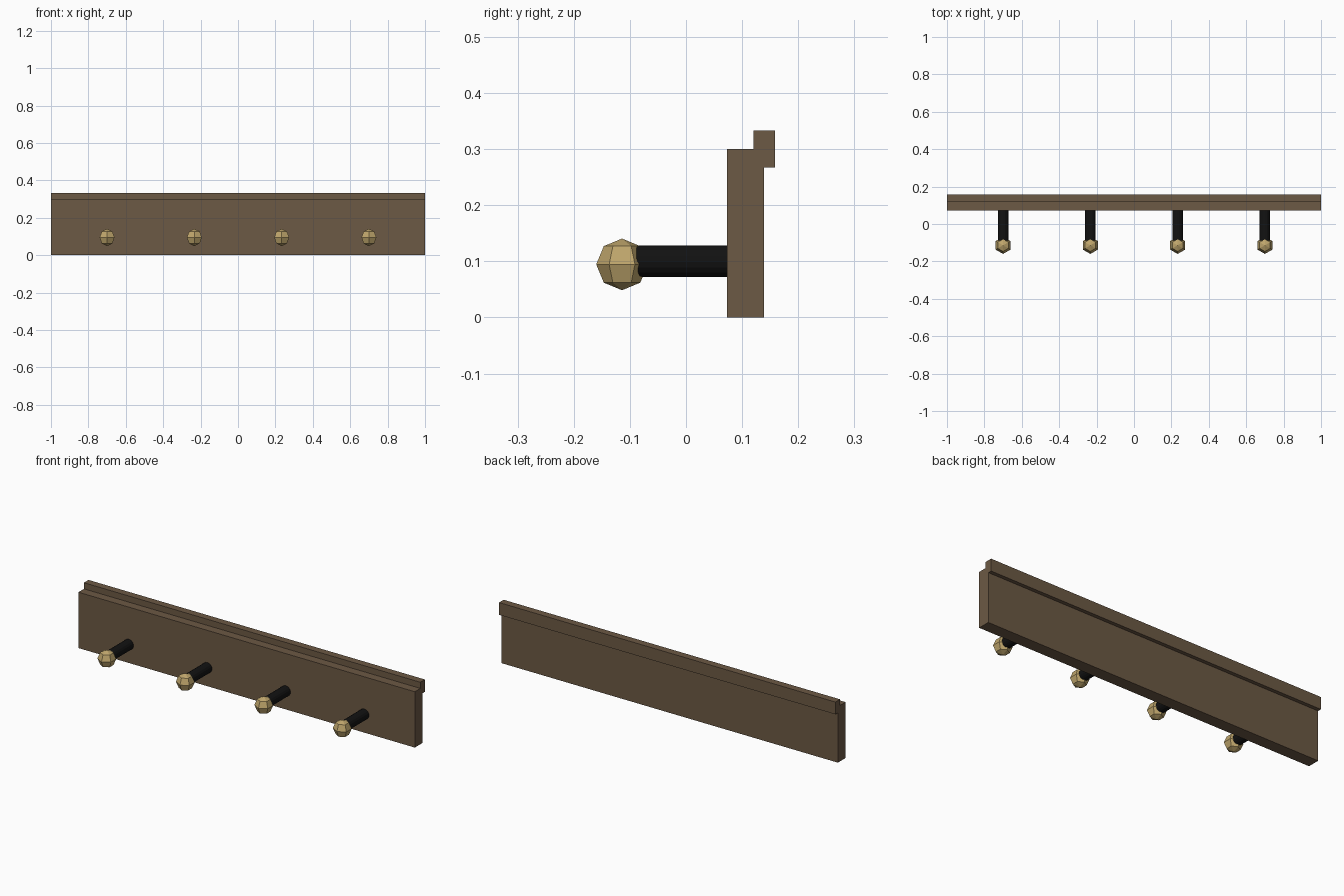
import bpy
import bmesh
from math import radians
from mathutils import Matrix, Vector

if "Cube" in bpy.data.objects:
    bpy.data.objects.remove(bpy.data.objects["Cube"])


def make_material(name, colour):
    mat = bpy.data.materials.new(name)
    mat.use_nodes = True
    mat.diffuse_color = colour
    mat.node_tree.nodes["Principled BSDF"].inputs["Base Color"].default_value = colour
    return mat


wood = make_material("brown wood", (0.15, 0.1, 0.058, 1))
black = make_material("black metal", (0.006, 0.006, 0.006, 1))
brass = make_material("brass", (0.52, 0.38, 0.15, 1))


def add_object(name, bm, mat):
    mesh = bpy.data.meshes.new(name)
    bm.to_mesh(mesh)
    bm.free()
    mesh.materials.append(mat)
    obj = bpy.data.objects.new(name, mesh)
    bpy.context.collection.objects.link(obj)
    return obj


def add_plank(name, y0, y1, z0, z1):
    bm = bmesh.new()
    centre = Vector((0, (y0 + y1) / 2, (z0 + z1) / 2))
    size = Matrix.Diagonal((2, y1 - y0, z1 - z0, 1))
    bmesh.ops.create_cube(bm, size=1, matrix=Matrix.Translation(centre) @ size)
    return add_object(name, bm, wood)


def add_rod(name, x, y0, y1, z, radius):
    bm = bmesh.new()
    place = Matrix.Translation((x, (y0 + y1) / 2, z)) @ Matrix.Rotation(radians(90), 4, "X")
    bmesh.ops.create_cone(bm, cap_ends=True, segments=16, radius1=radius,
                          radius2=radius, depth=y1 - y0, matrix=place)
    return add_object(name, bm, black)


def add_knob(name, x, y, z, radius):
    bm = bmesh.new()
    bmesh.ops.create_uvsphere(bm, u_segments=6, v_segments=4, radius=radius,
                              matrix=Matrix.Translation((x, y, z)))
    return add_object(name, bm, brass)


# Wall board and the rail along its upper back edge
add_plank("back_board", 0.073, 0.139, 0, 0.3)
add_plank("top_rail", 0.12, 0.159, 0.267, 0.333)

# Four evenly spaced pegs, each with a faceted knob
for i in range(4):
    x = -0.7 + i * 1.4 / 3
    add_rod(f"peg_{i + 1}", x, -0.088, 0.08, 0.1, 0.028)
    add_knob(f"knob_{i + 1}", x, -0.114, 0.0945, 0.046)
